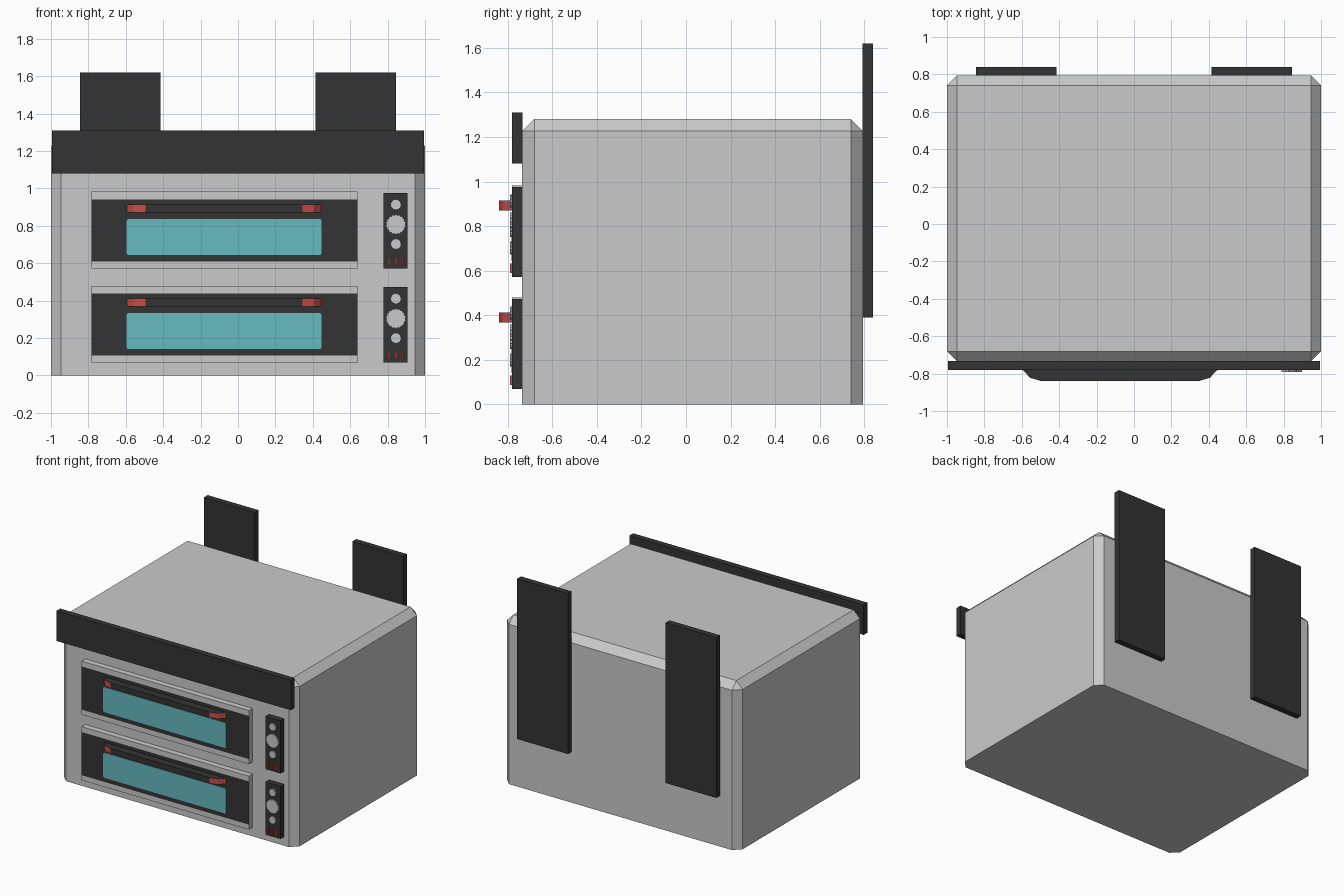
import bpy, bmesh, math

if "Cube" in bpy.data.objects:
    bpy.data.objects.remove(bpy.data.objects["Cube"])


def material(name, rgb):
    m = bpy.data.materials.new(name)
    m.diffuse_color = (*rgb, 1)
    m.use_nodes = True
    m.node_tree.nodes["Principled BSDF"].inputs["Base Color"].default_value = m.diffuse_color
    return m


STEEL = material("light_grey", (0.59, 0.59, 0.59))
DARK = material("charcoal", (0.034, 0.034, 0.034))
GLASS = material("teal", (0.13, 0.49, 0.52))
RED = material("red", (0.58, 0.075, 0.065))


def finish(bm, name, mats):
    bmesh.ops.recalc_face_normals(bm, faces=bm.faces)
    me = bpy.data.meshes.new(name)
    bm.to_mesh(me)
    bm.free()
    for m in mats:
        me.materials.append(m)
    ob = bpy.data.objects.new(name, me)
    bpy.context.collection.objects.link(ob)
    return ob


def box_bm(x0, x1, y0, y1, z0, z1):
    bm = bmesh.new()
    bmesh.ops.create_cube(bm, size=1)
    for v in bm.verts:
        v.co = (x1 if v.co.x > 0 else x0, y1 if v.co.y > 0 else y0, z1 if v.co.z > 0 else z0)
    return bm


def box(name, mat, *dims):
    return finish(box_bm(*dims), name, [mat])


def prism(points, offset):
    """Extrude a closed outline of 3D points by an offset."""
    bm = bmesh.new()
    f = bm.faces.new([bm.verts.new(p) for p in points])
    r = bmesh.ops.extrude_face_region(bm, geom=[f], use_keep_orig=True)
    for v in r["geom"]:
        if isinstance(v, bmesh.types.BMVert):
            v.co = [a + b for a, b in zip(v.co, offset)]
    return bm


def knob(name, x, z, r, teeth):
    pts = []
    for i in range(teeth * 2):
        a = math.pi * i / teeth
        rr = r if i % 2 else r * 0.9
        pts.append((x + rr * math.cos(a), -0.778, z + rr * math.sin(a)))
    finish(prism(pts, (0, -0.013, 0)), name, [STEEL])


# Body: chamfered everywhere except around the base
bm = box_bm(-1, 1, -0.735, 0.795, 0, 1.28)
edges = [e for e in bm.edges if max(v.co.z for v in e.verts) > 0.1]
bmesh.ops.bevel(bm, geom=edges, offset=0.054, offset_type='OFFSET', segments=1,
                affect='EDGES', profile=0.5)
for v in bm.verts:
    if v.co.z < 0.02:
        v.co.z = 0
finish(bm, "oven_body", [STEEL])

# Front fascia and rear flue plates
box("front_fascia", DARK, -0.995, 0.995, -0.78, -0.733, 1.08, 1.31)
for side, s in (("left", -1), ("right", 1)):
    a, b = sorted((s * 0.415, s * 0.845))
    box("rear_plate_" + side, DARK, a, b, 0.793, 0.84, 0.39, 1.62)

# Two identical decks
for deck, dz in (("lower", 0.0), ("upper", 0.503)):
    # Door: steel slab with a dark front band
    bm = box_bm(-0.782, 0.638, -0.78, -0.733, dz + 0.068, dz + 0.479)
    for z in (dz + 0.107, dz + 0.438):
        bmesh.ops.bisect_plane(bm, geom=bm.verts[:] + bm.edges[:] + bm.faces[:],
                               plane_co=(0, 0, z), plane_no=(0, 0, 1))
    for f in bm.faces:
        c = f.calc_center_median()
        if c.y < -0.775 and dz + 0.11 < c.z < dz + 0.43:
            f.material_index = 1
    finish(bm, deck + "_door", [STEEL, DARK])

    # Window plate with small clipped corners
    bm = box_bm(-0.596, 0.447, -0.784, -0.778, dz + 0.14, dz + 0.334)
    corners = [e for e in bm.edges if abs(e.verts[0].co.y - e.verts[1].co.y) > 0.003]
    bmesh.ops.bevel(bm, geom=corners, offset=0.012, segments=2, affect='EDGES', profile=0.5)
    finish(bm, deck + "_window", [GLASS])

    # Handle: solid bar with angled red ends
    cx, z0 = -0.075, dz + 0.368
    half = [(0.522, -0.777), (0.481, -0.822), (0.42, -0.84)]
    outline = [(cx - x, y, z0) for x, y in half] + [(cx + x, y, z0) for x, y in reversed(half)]
    bm = prism(outline, (0, 0, 0.044))
    bm.normal_update()
    for f in bm.faces:
        if abs(f.normal.x) > 0.1:
            f.material_index = 1
    finish(bm, deck + "_handle", [DARK, RED])

    # Control panel, knobs and indicator lamps
    box(deck + "_control_panel", DARK, 0.778, 0.906, -0.78, -0.733, dz + 0.068, dz + 0.472)
    knob(deck + "_main_knob", 0.844, dz + 0.304, 0.055, 18)
    knob(deck + "_top_knob", 0.844, dz + 0.410, 0.03, 14)
    knob(deck + "_bottom_knob", 0.844, dz + 0.199, 0.03, 14)
    for i in range(3):
        x = 0.807 + 0.037 * i
        box(f"{deck}_lamp_{i + 1}", RED, x - 0.005, x + 0.005, -0.789, -0.778,
            dz + 0.086, dz + 0.130)
